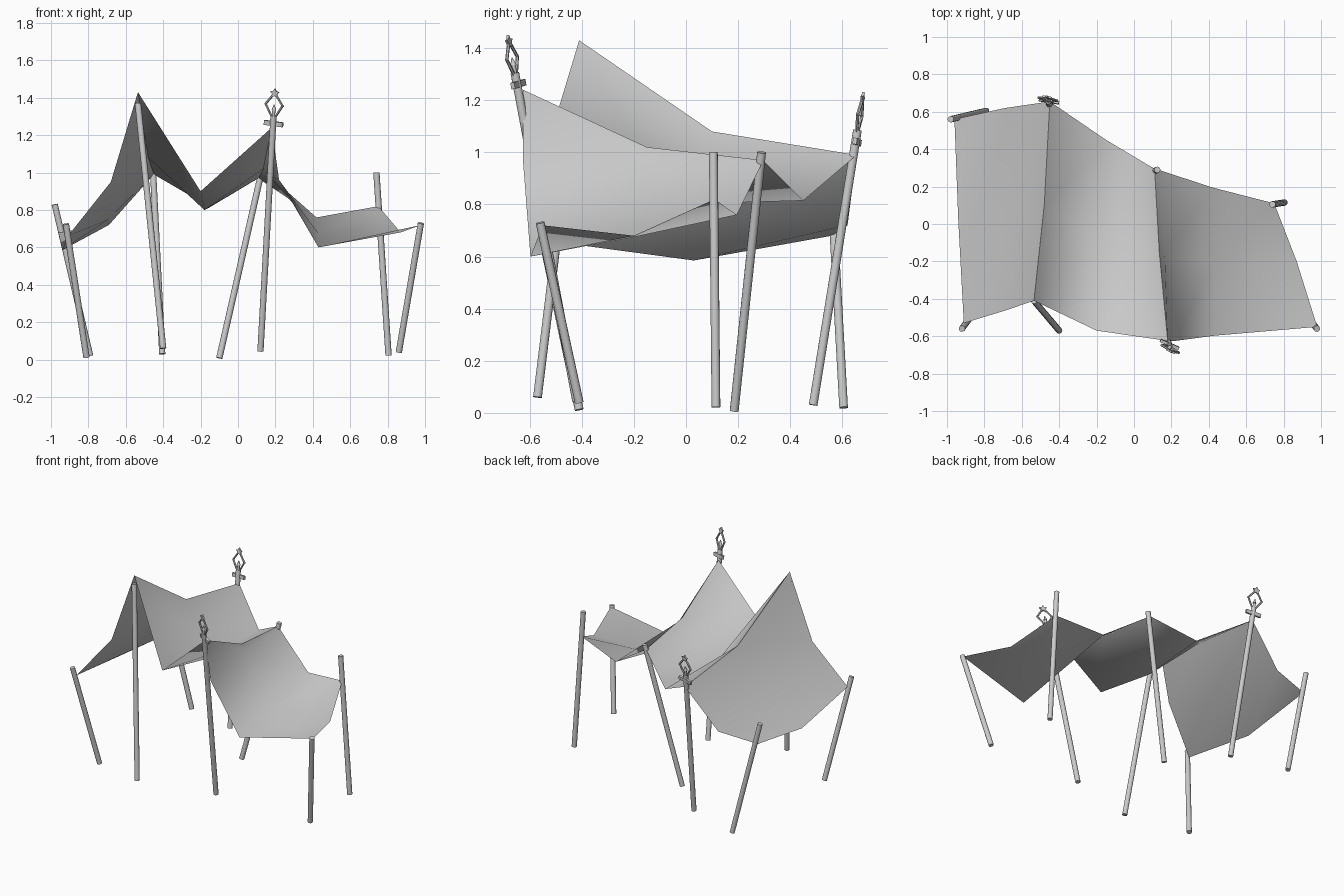
import bpy
import bmesh
import math
from mathutils import Matrix, Vector

if "Cube" in bpy.data.objects:
    bpy.data.objects.remove(bpy.data.objects["Cube"], do_unlink=True)

# One plain grey for cloth and poles
tone = (0.6, 0.6, 0.6, 1)
grey = bpy.data.materials.new("plain_grey")
grey.use_nodes = True
grey.diffuse_color = tone
grey.node_tree.nodes["Principled BSDF"].inputs["Base Color"].default_value = tone


def add_object(name, bm, matrix=None, smooth=False):
    """Turn a bmesh into a named, coloured object."""
    mesh = bpy.data.meshes.new(name)
    bm.to_mesh(mesh)
    bm.free()
    mesh.materials.append(grey)
    obj = bpy.data.objects.new(name, mesh)
    bpy.context.collection.objects.link(obj)
    if matrix is not None:
        obj.matrix_world = matrix
    if smooth:
        bpy.ops.object.select_all(action="DESELECT")
        obj.select_set(True)
        bpy.context.view_layer.objects.active = obj
        bpy.ops.object.shade_smooth_by_angle(angle=math.radians(50))
    return obj


def add_rod(bm, start, end, radius, tip_radius=None, sides=12):
    """Add a round bar or cone between two points."""
    start, end = Vector(start), Vector(end)
    axis = end - start
    turn = axis.to_track_quat("Z", "Y").to_matrix().to_4x4()
    bmesh.ops.create_cone(
        bm, cap_ends=True, segments=sides, radius1=radius,
        radius2=radius if tip_radius is None else tip_radius,
        depth=axis.length, matrix=Matrix.Translation((start + end) / 2) @ turn)


# Canopy: each column runs front, middle, back across the cloth
columns = [
    [(-0.91, -0.53, 0.66), (-0.94, 0.03, 0.585), (-0.96, 0.56, 0.68)],   # outer edge
    [(-0.68, -0.46, 0.95), (-0.7, 0.08, 0.745), (-0.69, 0.62, 0.72)],
    [(-0.535, -0.41, 1.43), (-0.48, 0.1, 1.08), (-0.45, 0.655, 0.99)],   # ridge
    [(-0.2, -0.57, 0.9), (-0.18, -0.06, 0.8), (-0.15, 0.45, 0.815)],     # valley
    [(0.18, -0.625, 1.24), (0.135, -0.15, 1.02), (0.11, 0.295, 0.97)],   # ridge
    [(0.22, -0.625, 0.96), (0.165, -0.155, 0.985), (0.13, 0.29, 0.955)],
    [(0.43, -0.597, 0.6), (0.43, -0.2, 0.675), (0.42, 0.195, 0.76)],
    [(0.98, -0.55, 0.72), (0.87, -0.2, 0.68), (0.75, 0.11, 0.82)],       # outer edge
]
ridges = (2, 4)
bm = bmesh.new()
grid = [[bm.verts.new(p) for p in column] for column in columns]
for left, right in zip(grid, grid[1:]):
    for row in range(2):
        face = bm.faces.new((left[row], right[row], right[row + 1], left[row + 1]))
        face.smooth = True
for index in ridges:
    for a, b in zip(grid[index], grid[index][1:]):
        bm.edges.get((a, b)).smooth = False
add_object("canopy", bm)

# Leaning poles: foot and top
poles = {
    "left_outer_front_pole": ((-0.81, -0.41, 0.012), (-0.92, -0.56, 0.725)),
    "left_outer_back_pole": ((-0.79, 0.605, 0.02), (-0.98, 0.56, 0.83)),
    "tall_front_pole": ((-0.4, -0.57, 0.06), (-0.535, -0.41, 1.37)),
    "finial_back_pole": ((-0.405, 0.488, 0.03), (-0.458, 0.658, 1.085)),
    "finial_front_pole": ((0.12, -0.42, 0.045), (0.19, -0.657, 1.305)),
    "middle_back_pole": ((-0.1, 0.185, 0.008), (0.125, 0.29, 1.0)),
    "right_outer_front_pole": ((0.86, -0.41, 0.04), (0.978, -0.56, 0.73)),
    "right_outer_back_pole": ((0.805, 0.115, 0.022), (0.74, 0.105, 1.0)),
}
for name, (foot, top) in poles.items():
    bm = bmesh.new()
    add_rod(bm, foot, top, 0.017)
    add_object(name, bm, smooth=True)


def add_finial(prefix, pole, heading):
    """Crossbar, spike, raised arms and star, aligned with the pole."""
    foot, top = map(Vector, poles[pole])
    up = (top - foot).normalized()
    side = Vector((math.cos(heading), math.sin(heading), 0))
    side = (side - up * side.dot(up)).normalized()
    frame = Matrix((side, up.cross(side), up)).transposed().to_4x4()
    frame.translation = top

    # Crossbar through the pole
    bm = bmesh.new()
    bmesh.ops.create_cube(bm, size=1)
    bmesh.ops.scale(bm, vec=(0.108, 0.016, 0.025), verts=bm.verts)
    bmesh.ops.translate(bm, vec=(0, 0.006, -0.045), verts=bm.verts)
    add_object(prefix + "_crossbar", bm, frame)

    # Pointed spike on the pole top
    bm = bmesh.new()
    add_rod(bm, (0, 0, 0), (0, 0, 0.035), 0.009, sides=8)
    add_rod(bm, (0, 0, 0.03), (0, 0, 0.06), 0.013, 0.002, sides=8)
    add_object(prefix + "_spike", bm, frame, True)

    # Bent arms meeting under the star
    bm = bmesh.new()
    for s in (-1, 1):
        path = [(s * 0.012, 0, -0.005), (s * 0.05, 0, 0.058), (s * 0.012, 0, 0.108)]
        for a, b in zip(path, path[1:]):
            add_rod(bm, a, b, 0.0065, sides=6)
        bmesh.ops.create_icosphere(bm, subdivisions=1, radius=0.008,
                                   matrix=Matrix.Translation(path[1]))
    add_object(prefix + "_arms", bm, frame)

    # Flat five-pointed star
    bm = bmesh.new()
    ring = []
    for i in range(10):
        radius = 0.015 if i % 2 else 0.027
        angle = math.pi / 2 + i * math.pi / 5
        ring.append(bm.verts.new((radius * math.cos(angle), -0.005,
                                  0.121 + radius * math.sin(angle))))
    star = bm.faces.new(ring)
    solid = bmesh.ops.extrude_face_region(bm, geom=[star])["geom"]
    bmesh.ops.translate(bm, vec=(0, 0.01, 0),
                        verts=[v for v in solid if isinstance(v, bmesh.types.BMVert)])
    bmesh.ops.recalc_face_normals(bm, faces=bm.faces)
    add_object(prefix + "_star", bm, frame)


add_finial("front_finial", "finial_front_pole", math.radians(-25))
add_finial("back_finial", "finial_back_pole", math.radians(-10))
